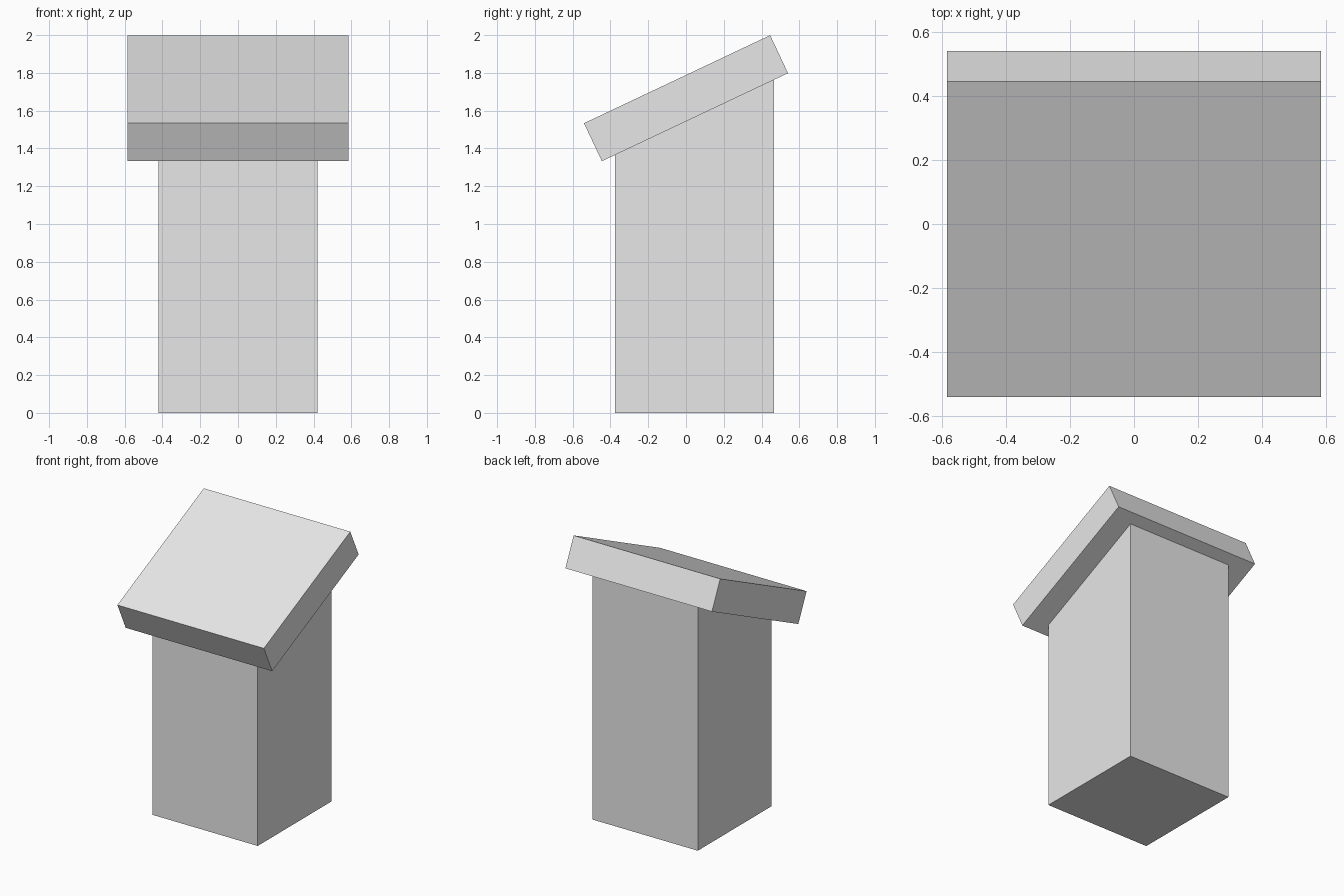
import bpy, bmesh, math
from mathutils import Matrix

cube = bpy.data.objects.get("Cube")
if cube:
    bpy.data.objects.remove(cube, do_unlink=True)

TILT = math.radians(25.3)
SLAB_SIZE = (1.17, 1.09, 0.222)
SLAB_Z = 1.666
POST_WIDTH = 0.84
POST_Y = 0.045

grey = bpy.data.materials.new("plain_grey")
grey.use_nodes = True
grey.diffuse_color = (0.8, 0.8, 0.8, 1)
grey.node_tree.nodes["Principled BSDF"].inputs["Base Color"].default_value = (0.8, 0.8, 0.8, 1)


def add_box(name, size, location):
    """Box mesh object with its size stored in the mesh."""
    bm = bmesh.new()
    bmesh.ops.create_cube(bm, size=1, matrix=Matrix.Diagonal((*size, 1)))
    mesh = bpy.data.meshes.new(name)
    bm.to_mesh(mesh)
    bm.free()
    mesh.materials.append(grey)
    obj = bpy.data.objects.new(name, mesh)
    obj.location = location
    bpy.context.collection.objects.link(obj)
    return obj


# Tilted top slab, low at the front
slab = add_box("slanted_top", SLAB_SIZE, (0, 0, SLAB_Z))
slab.rotation_euler.x = TILT

# Square post, its upper end sloped to meet the slab's underside
post = add_box("post", (POST_WIDTH, POST_WIDTH, 1), (0, POST_Y, 0.5))
underside = SLAB_Z - SLAB_SIZE[2] / 2 / math.cos(TILT)
for v in post.data.vertices:
    if v.co.z > 0:
        v.co.z = underside + (v.co.y + POST_Y) * math.tan(TILT) + 0.003 - 0.5
